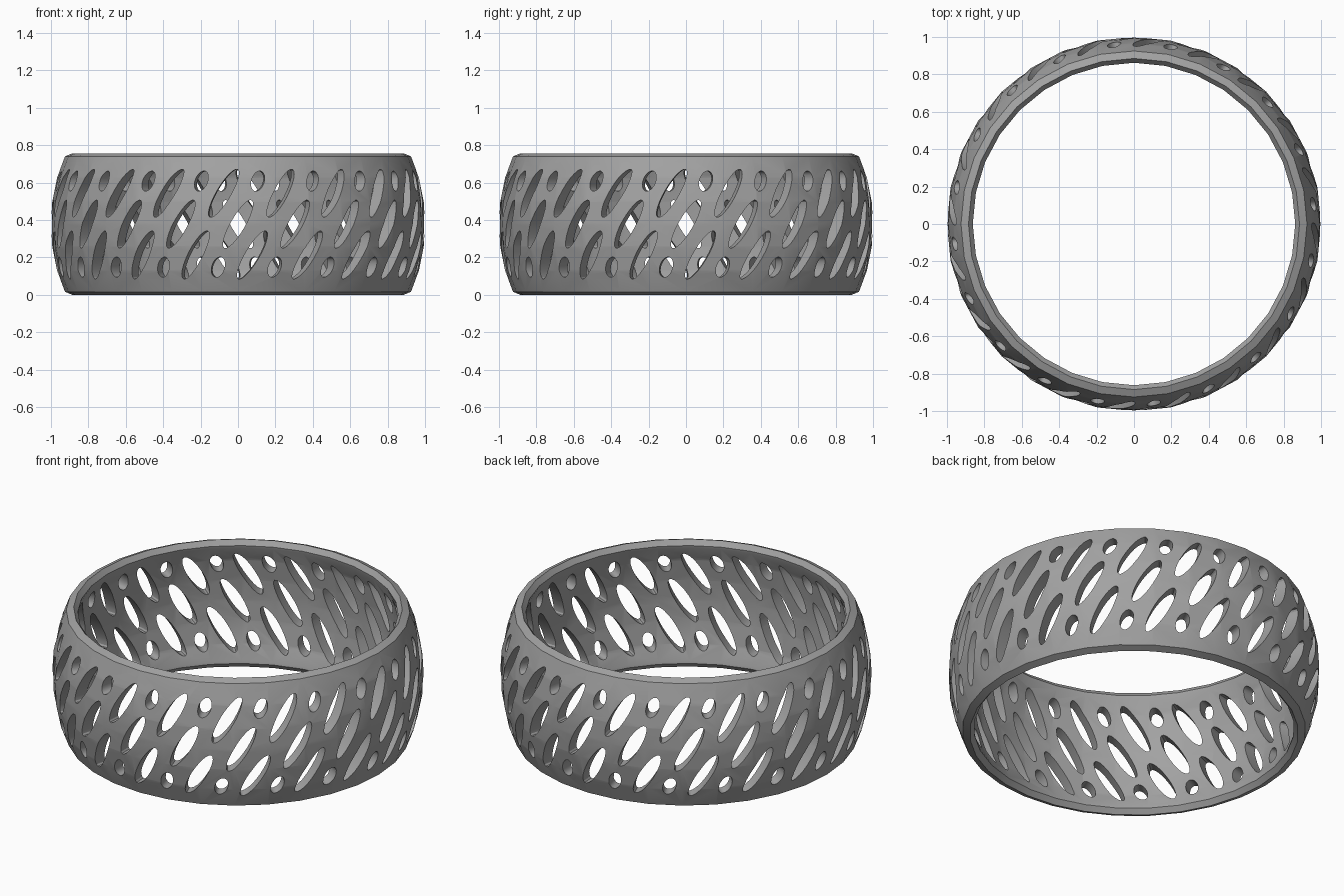
import bpy, bmesh, math
from mathutils import Matrix, Vector

if "Cube" in bpy.data.objects:
    bpy.data.objects.remove(bpy.data.objects["Cube"], do_unlink=True)

HEIGHT = 0.757
MID = HEIGHT / 2
SEGMENTS = 32
COLUMNS = 20

grey = bpy.data.materials.new("metal grey")
grey.use_nodes = True
colour = (0.36, 0.36, 0.36, 1)
grey.diffuse_color = colour
grey.node_tree.nodes["Principled BSDF"].inputs["Base Color"].default_value = colour


def mesh_object(name, bm):
    bmesh.ops.recalc_face_normals(bm, faces=bm.faces)
    mesh = bpy.data.meshes.new(name)
    bm.to_mesh(mesh)
    bm.free()
    mesh.materials.append(grey)
    obj = bpy.data.objects.new(name, mesh)
    bpy.context.collection.objects.link(obj)
    return obj


# Band: half cross-section (radius, height above middle), mirrored and spun
outer = [(1.0, 0), (0.993, 0.12), (0.967, 0.25), (0.925, 0.362), (0.885, MID)]
inner = [(0.862, 0.35), (0.865, 0.335), (0.9, 0.25), (0.92, 0.12), (0.927, 0)]
half = outer + inner
profile = half + [(r, -h) for r, h in reversed(half[1:-1])]

bm = bmesh.new()
rings = []
for i in range(SEGMENTS):
    a = math.tau * i / SEGMENTS
    rings.append([bm.verts.new((r * math.cos(a), r * math.sin(a), MID + h))
                  for r, h in profile])
for i, ring in enumerate(rings):
    nxt = rings[(i + 1) % SEGMENTS]
    for j in range(len(profile)):
        k = (j + 1) % len(profile)
        bm.faces.new((ring[j], nxt[j], nxt[k], ring[k]))
band = mesh_object("pierced_band", bm)

# Hole pattern: angle, height from middle, half length, half width, lean
slit = (0.147, 0.038, 30)
dot = (0.056, 0.034, 20)
pattern = [(0, 0, *slit)]
for s in (1, -1):
    pattern.append((-4.5 * s, 0.165 * s, *slit))
    pattern.append((6.3 * s, 0.23 * s, *dot))

# Cutters: leaning elliptical prisms pointing outwards through the wall
cut = bmesh.new()
for column in range(COLUMNS):
    for angle, h, length, width, lean in pattern:
        turn = math.radians(angle + column * 360 / COLUMNS)
        place = (Matrix.Rotation(turn, 4, "Z")
                 @ Matrix.Translation((0, -0.95, MID + h))
                 @ Matrix.Rotation(math.radians(lean), 4, "Y")
                 @ Matrix.Rotation(math.pi / 2, 4, "X")
                 @ Matrix.Diagonal(Vector((width, length, 1, 1))))
        bmesh.ops.create_cone(cut, cap_ends=True, segments=24, radius1=1,
                              radius2=1, depth=0.3, matrix=place)
cutter = mesh_object("hole_cutter", cut)
cutter.hide_render = True

# Pierce the band, then smooth it while keeping the rims crisp
bpy.ops.object.select_all(action="DESELECT")
bpy.context.view_layer.objects.active = band
band.select_set(True)
boolean = band.modifiers.new("holes", "BOOLEAN")
boolean.operation = "DIFFERENCE"
boolean.solver = "EXACT"
boolean.object = cutter
bpy.ops.object.modifier_apply(modifier=boolean.name)
bpy.data.objects.remove(cutter, do_unlink=True)
bpy.ops.object.shade_smooth_by_angle(angle=math.radians(25))
